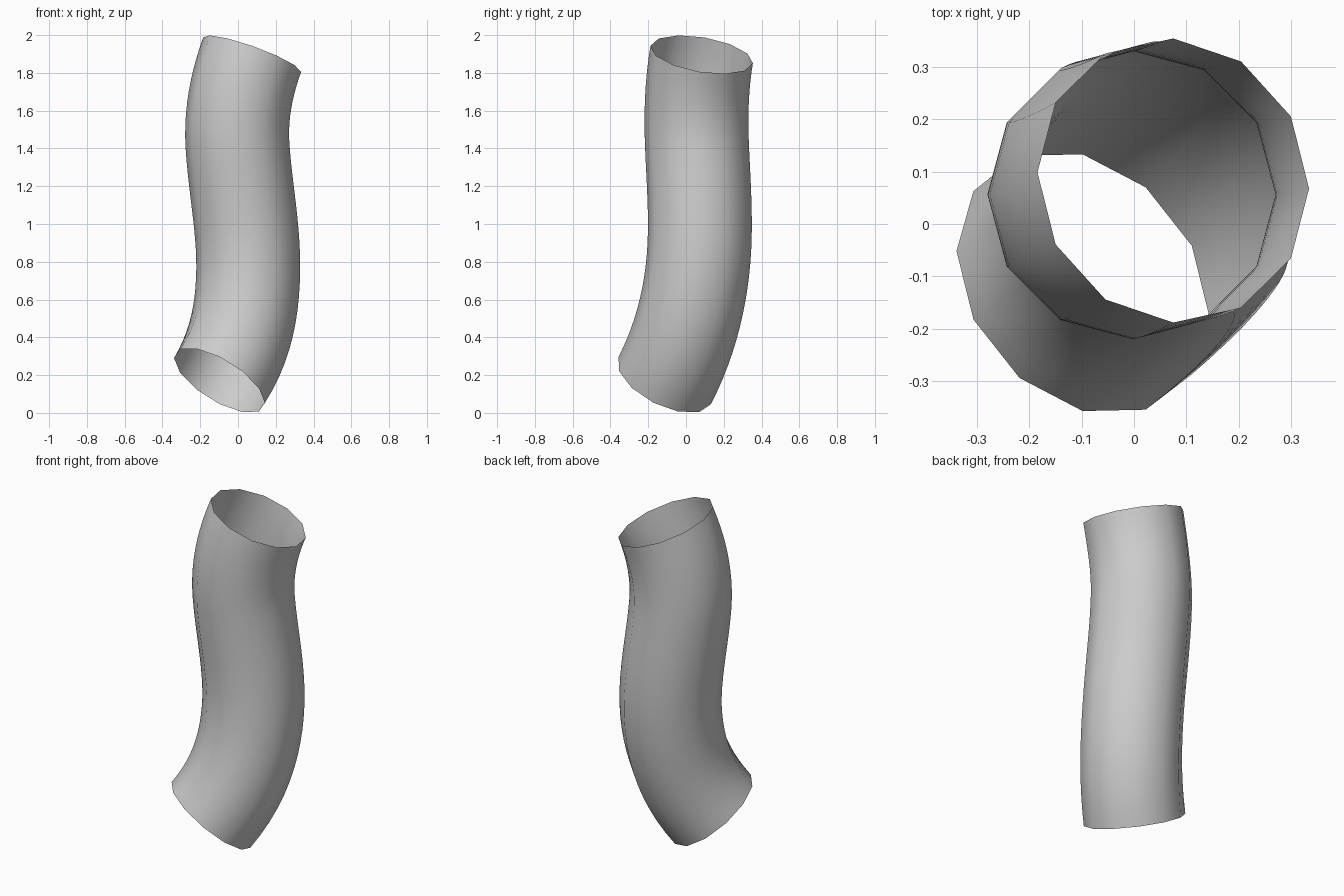
import bpy
import bmesh
from math import sin, cos, tau
from mathutils import Vector

if "Cube" in bpy.data.objects:
    bpy.data.objects.remove(bpy.data.objects["Cube"])

RADIUS, SIDES, STEPS = 0.275, 12, 10

# Spine keys: z, (x, y), slope (dx/dz, dy/dz)
KEYS = [
    (0.172, Vector((-0.098, -0.112)), Vector((0.62, 0.51))),
    (0.75, Vector((0.054, 0.060)), Vector((0.02, 0.12))),
    (1.42, Vector((-0.003, 0.058)), Vector((-0.06, -0.04))),
    (1.897, Vector((0.075, 0.083)), Vector((0.36, 0.17))),
]


def spine(a, b, t):
    """Point and unit tangent of the smooth spine between two keys."""
    (z0, p0, m0), (z1, p1, m1) = a, b
    h = z1 - z0
    p = (p0 * (2*t**3 - 3*t**2 + 1) + m0 * h * (t**3 - 2*t**2 + t)
         + p1 * (3*t**2 - 2*t**3) + m1 * h * (t**3 - t**2))
    d = ((p1 - p0) * (6*t - 6*t*t) / h + m0 * (3*t*t - 4*t + 1)
         + m1 * (3*t*t - 2*t))
    return Vector((p.x, p.y, z0 + h*t)), Vector((d.x, d.y, 1)).normalized()


stations = [spine(a, b, i / STEPS) for a, b in zip(KEYS, KEYS[1:]) for i in range(STEPS)]
stations.append(spine(KEYS[-2], KEYS[-1], 1.0))

# Open twelve-sided tube swept along the spine
bm = bmesh.new()
rings = []
for p, n in stations:
    u = (Vector((1, 0, 0)) - n * n.x).normalized()
    v = n.cross(u)
    rings.append([bm.verts.new(p + RADIUS * (u * cos(tau*k/SIDES) + v * sin(tau*k/SIDES)))
                  for k in range(SIDES)])
for lo, hi in zip(rings, rings[1:]):
    for k in range(SIDES):
        j = (k + 1) % SIDES
        bm.faces.new((lo[k], lo[j], hi[j], hi[k])).smooth = True

mesh = bpy.data.meshes.new("curved_tube")
bm.to_mesh(mesh)
bm.free()
bpy.context.collection.objects.link(bpy.data.objects.new("curved_tube", mesh))
